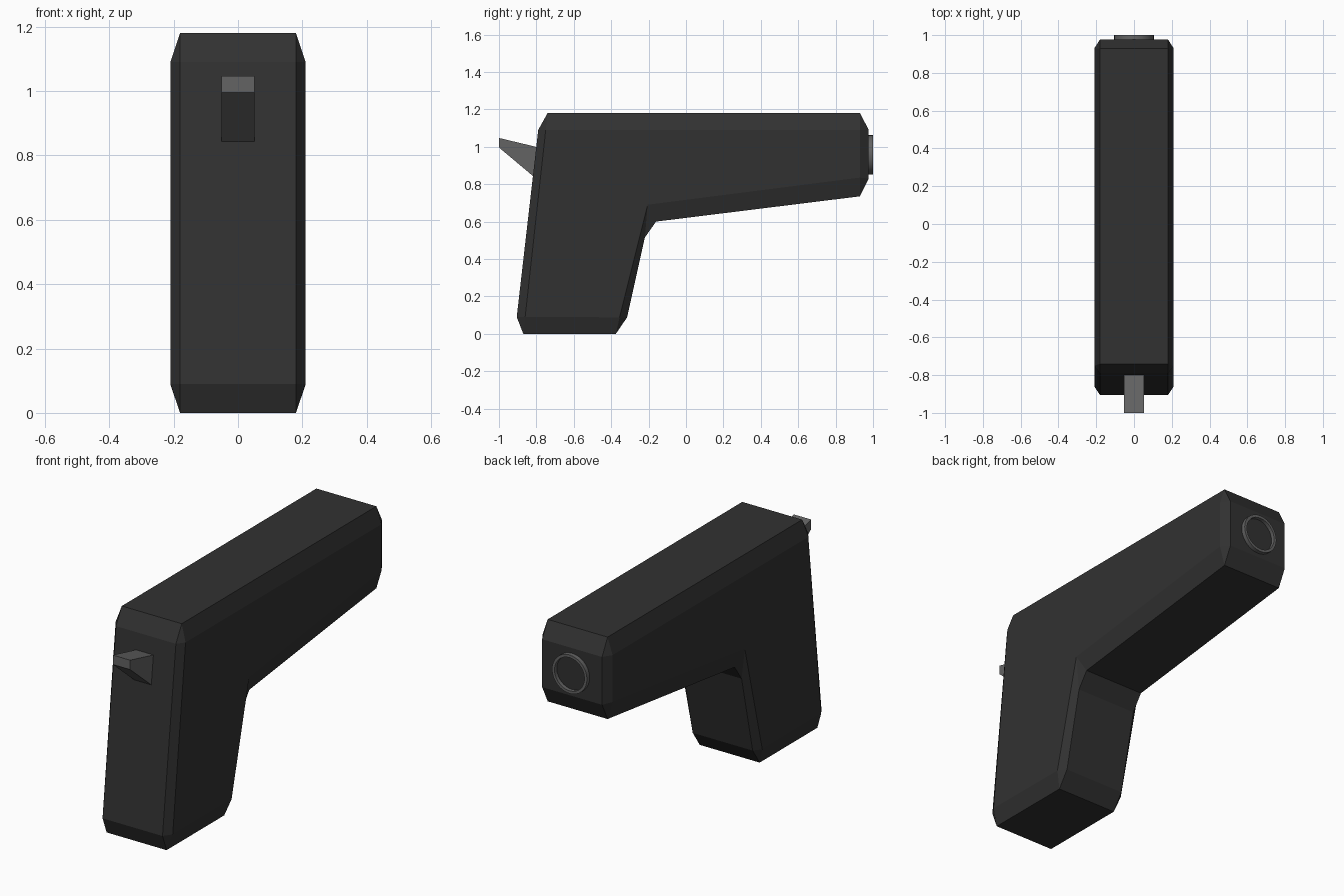
import bpy, bmesh, math
from mathutils import Matrix

cube = bpy.data.objects.get("Cube")
if cube:
    bpy.data.objects.remove(cube, do_unlink=True)


def material(name, value):
    m = bpy.data.materials.new(name)
    m.use_nodes = True
    colour = (value, value, value, 1)
    m.diffuse_color = colour
    bsdf = m.node_tree.nodes["Principled BSDF"]
    bsdf.inputs["Base Color"].default_value = colour
    bsdf.inputs["Roughness"].default_value = 0.7
    return m


BLACK = material("matte black", 0.031)
GREY = material("mid grey", 0.125)


def finish(name, bm, *mats):
    bmesh.ops.recalc_face_normals(bm, faces=bm.faces)
    mesh = bpy.data.meshes.new(name)
    bm.to_mesh(mesh)
    bm.free()
    for m in mats:
        mesh.materials.append(m)
    ob = bpy.data.objects.new(name, mesh)
    bpy.context.collection.objects.link(ob)
    return ob


# Body: each corner of the outline gives one point on the flat side
# and two points (a, b) where the chamfers meet the rim panels (y, z)
corners = [
    ((-0.75, 1.09), (-0.79, 1.09), (-0.74, 1.18)),
    ((0.93, 1.09), (0.93, 1.18), (0.977, 1.09)),
    ((0.93, 0.835), (0.977, 0.83), (0.93, 0.735)),
    ((-0.205, 0.69), (-0.16, 0.6), (-0.22, 0.515)),
    ((-0.355, 0.088), (-0.315, 0.088), (-0.375, 0)),
    ((-0.86, 0.09), (-0.87, 0), (-0.905, 0.09)),
]
SIDE_X, RIM_X = 0.21, 0.18

bm = bmesh.new()
halves = []
for s in (-1, 1):
    half = [(bm.verts.new((s * SIDE_X, *c)), bm.verts.new((s * RIM_X, *a)),
             bm.verts.new((s * RIM_X, *b))) for c, a, b in corners]
    bm.faces.new([h[0] for h in half])
    for i, (c, a, b) in enumerate(half):
        c2, a2, _ = half[(i + 1) % len(half)]
        bm.faces.new((c, a, b))
        bm.faces.new((c, b, a2, c2))
    halves.append([v for h in half for v in h[1:]])
left, right = halves
for i in range(len(left)):
    j = (i + 1) % len(left)
    bm.faces.new((left[i], left[j], right[j], right[i]))
finish("body", bm, BLACK)

# Rear spur: tapered wedge, sunk slightly into the body
bm = bmesh.new()
profile = [(-1, 1.047), (-0.77, 0.992), (-0.77, 0.803), (-1, 0.996)]
face = bm.faces.new([bm.verts.new((-0.052, y, z)) for y, z in profile])
out = bmesh.ops.extrude_face_region(bm, geom=[face])
moved = [v for v in out["geom"] if isinstance(v, bmesh.types.BMVert)]
bmesh.ops.translate(bm, verts=moved, vec=(0.104, 0, 0))
finish("spur", bm, GREY)

# Muzzle: raised ring around a recessed dark disc
bm = bmesh.new()
SEG = 32
rings = []
for r, y in ((0.105, 0.96), (0.105, 1.0), (0.09, 1.0), (0.09, 0.98)):
    rings.append([bm.verts.new((r * math.cos(t), y, 0.957 + r * math.sin(t)))
                  for t in (2 * math.pi * k / SEG for k in range(SEG))])
for p, q in zip(rings, rings[1:]):
    for k in range(SEG):
        n = (k + 1) % SEG
        bm.faces.new((p[k], p[n], q[n], q[k]))
bm.faces.new(rings[-1]).material_index = 1
bm.faces.new(rings[0])
muzzle = finish("muzzle_ring", bm, GREY, BLACK)
bpy.ops.object.select_all(action="DESELECT")
muzzle.select_set(True)
bpy.context.view_layer.objects.active = muzzle
bpy.ops.object.shade_smooth_by_angle(angle=math.radians(30))
